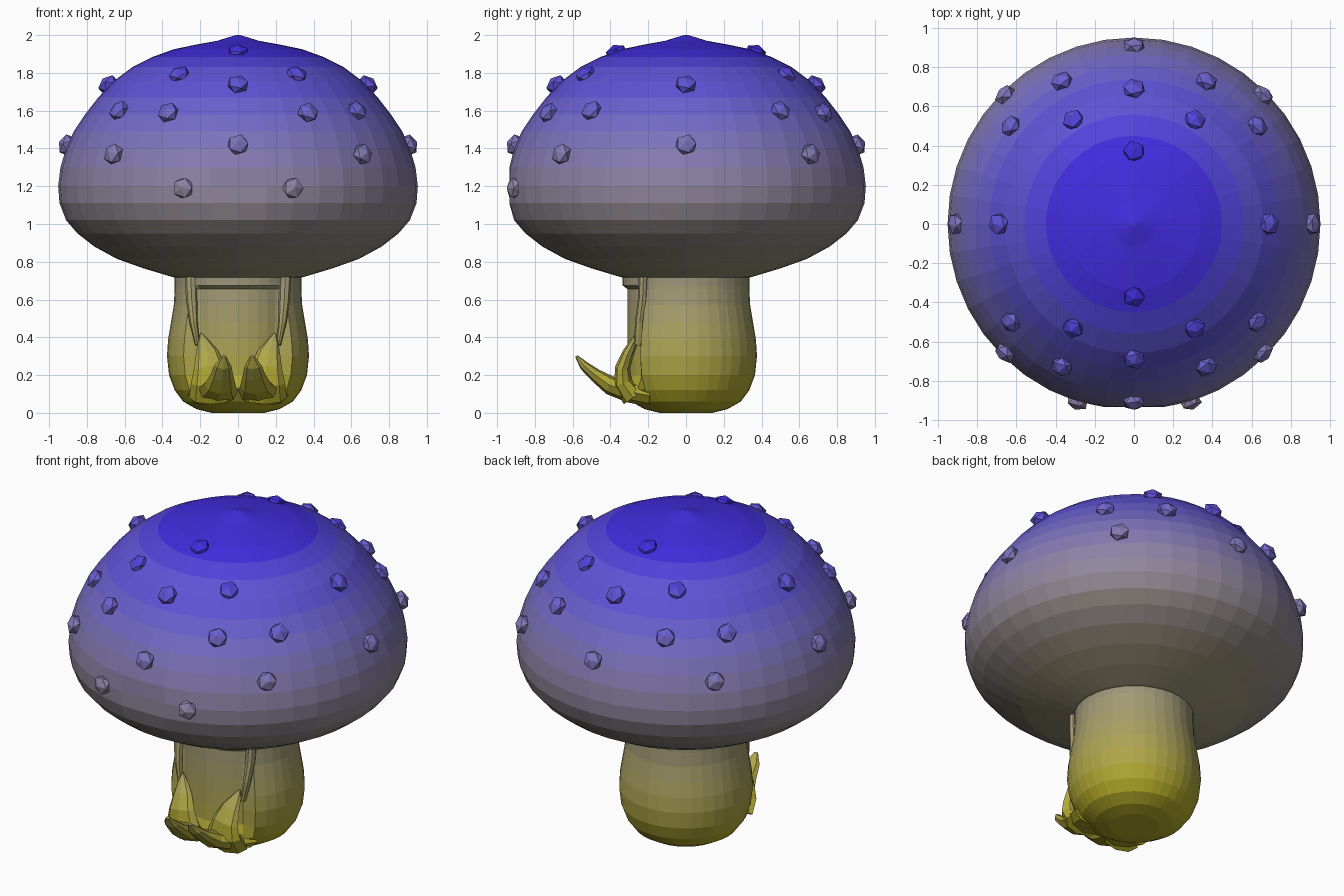
import bpy, bmesh, math
from mathutils import Vector, Matrix

if "Cube" in bpy.data.objects:
    bpy.data.objects.remove(bpy.data.objects["Cube"])

# Height-based colour gradient, split into shared bands
STOPS = [(0.1, (.45, .40, .02)), (0.7, (.36, .32, .19)), (0.9, (.27, .24, .20)),
         (1.2, (.28, .24, .36)), (1.7, (.13, .10, .65)), (2.0, (.04, .01, .75))]
BANDS = 20


def gradient(z):
    z = min(max(z, STOPS[0][0]), STOPS[-1][0])
    for (z0, a), (z1, b) in zip(STOPS, STOPS[1:]):
        if z <= z1:
            return Vector(a).lerp(Vector(b), (z - z0) / (z1 - z0))


MATS = []
for i in range(BANDS):
    m = bpy.data.materials.new(f"height_band_{i}")
    m.diffuse_color = (*gradient((i + 0.5) * 2 / BANDS), 1)
    m.use_nodes = True
    m.node_tree.nodes["Principled BSDF"].inputs["Base Color"].default_value = m.diffuse_color
    MATS.append(m)


def finish(name, bm, mirror=False):
    bmesh.ops.recalc_face_normals(bm, faces=bm.faces)
    for f in bm.faces:
        z = f.calc_center_median().z
        f.material_index = min(BANDS - 1, max(0, int(z * BANDS / 2)))
    me = bpy.data.meshes.new(name)
    bm.to_mesh(me)
    bm.free()
    for m in MATS:
        me.materials.append(m)
    ob = bpy.data.objects.new(name, me)
    bpy.context.collection.objects.link(ob)
    if mirror:
        ob.modifiers.new("mirror", 'MIRROR')
    return ob


def loft(bm, rings):
    """Skin a list of closed point rings and cap both ends."""
    rows = [[bm.verts.new(p) for p in ring] for ring in rings]
    n = len(rows[0])
    for a, b in zip(rows, rows[1:]):
        for i in range(n):
            j = (i + 1) % n
            bm.faces.new((a[i], a[j], b[j], b[i]))
    bm.faces.new(rows[0])
    bm.faces.new(rows[-1])


def ring(r, z, n, twist=0.0):
    return [Vector((r * math.sin(2 * math.pi * (i + twist) / n),
                    -r * math.cos(2 * math.pi * (i + twist) / n), z)) for i in range(n)]


# Cap: domed mushroom top, slightly flattened at the front
cap_profile = [(.30, .71), (.35, .72), (.50, .765), (.64, .815), (.76, .88), (.85, .95),
               (.91, 1.02), (.945, 1.11), (.952, 1.2), (.94, 1.3), (.91, 1.40), (.87, 1.49),
               (.81, 1.58), (.74, 1.67), (.66, 1.755), (.56, 1.83), (.45, 1.885),
               (.34, 1.925), (.22, 1.95), (.11, 1.97), (.012, 2.0)]
bm = bmesh.new()
rings = [ring(r, z, 40) for r, z in cap_profile]
for rg in rings:
    for p in rg:
        p.y = max(p.y, -.935)
loft(bm, rings)
finish("cap", bm)

# Spots: small faceted lumps mirrored around the cap
spots = set()
for x, y, z in [(.91, 0, 1.42), (0, .91, 1.42), (.66, .66, 1.37), (.69, 0, 1.74),
                (0, .69, 1.74), (.31, .53, 1.79), (.37, .73, 1.59), (.63, .50, 1.60),
                (0, .37, 1.91)]:
    for sx in (1, -1):
        for sy in (1, -1):
            spots.add((x * sx + 0.0, y * sy + 0.0, z))
spots |= {(.29, -.91, 1.19), (-.29, -.91, 1.19)}
bm = bmesh.new()
for p in sorted(spots):
    n = Vector((p[0], p[1], (p[2] - 1.15) * 1.3))
    rot = n.to_track_quat('Z', 'Y').to_matrix().to_4x4()
    bmesh.ops.create_icosphere(bm, subdivisions=1, radius=1,
                               matrix=Matrix.Translation(p) @ rot @ Matrix.Diagonal((.06, .06, .04, 1)))
finish("cap_spots", bm)

# Stem: bulbous foot with a recessed front panel under a small lip
stem_profile = [(.14, 0), (.22, .02), (.29, .06), (.335, .12), (.365, .20), (.376, .30),
                (.37, .39), (.355, .48), (.34, .57), (.335, .655), (.335, .675), (.335, .74)]
bm = bmesh.new()
rings = [ring(r, z, 36) for r, z in stem_profile]
for rg in rings:
    for p in rg:
        ang = abs(math.atan2(p.x, -p.y))
        if .15 < p.z < .66 and ang < math.radians(43):
            s = .31 / math.hypot(p.x, p.y)
            p.x *= s
            p.y *= s
loft(bm, rings)
finish("stem", bm)


# Peeled leaves: pairs of lofted, tapering curls (x, y, z, half width, half thickness)
def leaf(name, path, n=8):
    pts = [Vector(p[:3]) for p in path]
    rings = []
    for i, (c, p) in enumerate(zip(pts, path)):
        t = (pts[min(i + 1, len(pts) - 1)] - pts[max(i - 1, 0)]).normalized()
        nrm = Vector((1, 0, 0)).cross(t).normalized()
        side = t.cross(nrm)
        rings.append([c + side * p[3] * math.cos(2 * math.pi * k / n)
                      + nrm * p[4] * math.sin(2 * math.pi * k / n) for k in range(n)])
    bm = bmesh.new()
    loft(bm, rings)
    finish(name, bm, mirror=True)


leaf("curled_leaves", [(.12, -.18, .09, .15, .06), (.11, -.30, .11, .12, .055),
                       (.095, -.40, .145, .085, .05), (.085, -.48, .20, .06, .035),
                       (.08, -.54, .25, .045, .025), (.075, -.58, .30, .012, .008)])
leaf("upright_flaps", [(.14, -.28, .08, .12, .06), (.14, -.335, .16, .11, .05),
                       (.15, -.335, .24, .085, .04), (.165, -.305, .32, .06, .03),
                       (.185, -.275, .38, .03, .02), (.195, -.26, .42, .006, .006)])

# Folds: narrow vertical creases bordering the front panel
leaf("panel_folds", [(.215, -.255, .36, .012, .02), (.235, -.245, .48, .022, .025),
                     (.245, -.23, .60, .03, .025), (.25, -.225, .72, .032, .025)])
